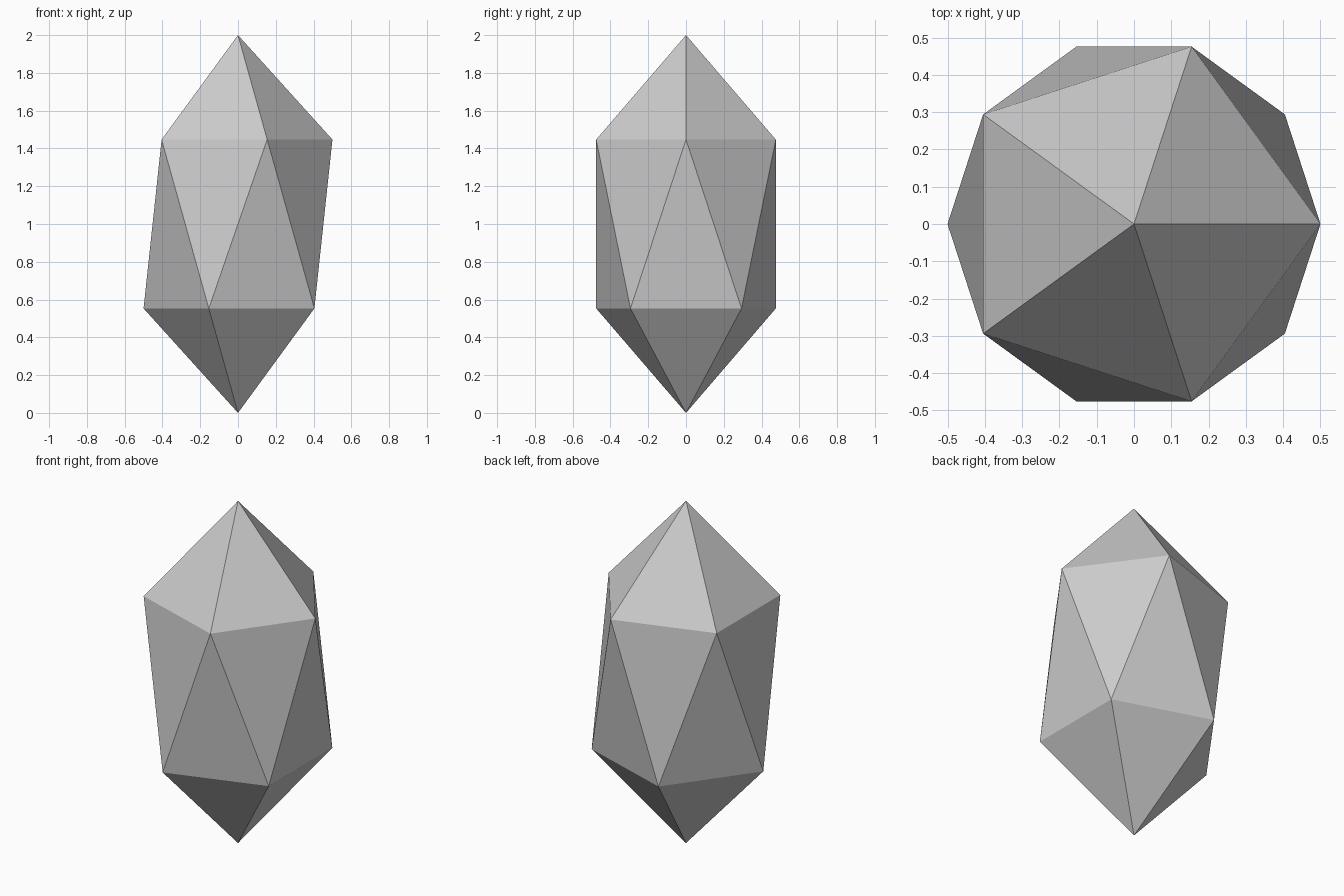
import bpy, bmesh
from math import cos, sin, pi

if "Cube" in bpy.data.objects:
    bpy.data.objects.remove(bpy.data.objects["Cube"])

SIDES, RADIUS, HEIGHT = 5, 0.5, 2.0
Z_LOW, Z_HIGH = 0.553, 1.447

bm = bmesh.new()


def ring(z, turn):
    return [bm.verts.new((RADIUS * cos(turn + 2 * pi * i / SIDES),
                          RADIUS * sin(turn + 2 * pi * i / SIDES), z))
            for i in range(SIDES)]


# Two tips and two five-sided rings, the lower one turned half a step
bottom = bm.verts.new((0, 0, 0))
top = bm.verts.new((0, 0, HEIGHT))
low = ring(Z_LOW, pi / SIDES)
high = ring(Z_HIGH, 0)

# Caps and the zigzag band of triangles between the rings
for i in range(SIDES):
    j = (i + 1) % SIDES
    bm.faces.new((high[i], high[j], top))
    bm.faces.new((low[j], low[i], bottom))
    bm.faces.new((high[i], low[i], high[j]))
    bm.faces.new((low[i], low[j], high[j]))

bmesh.ops.recalc_face_normals(bm, faces=bm.faces)
mesh = bpy.data.meshes.new("crystal")
bm.to_mesh(mesh)
bm.free()
bpy.context.collection.objects.link(bpy.data.objects.new("crystal", mesh))
